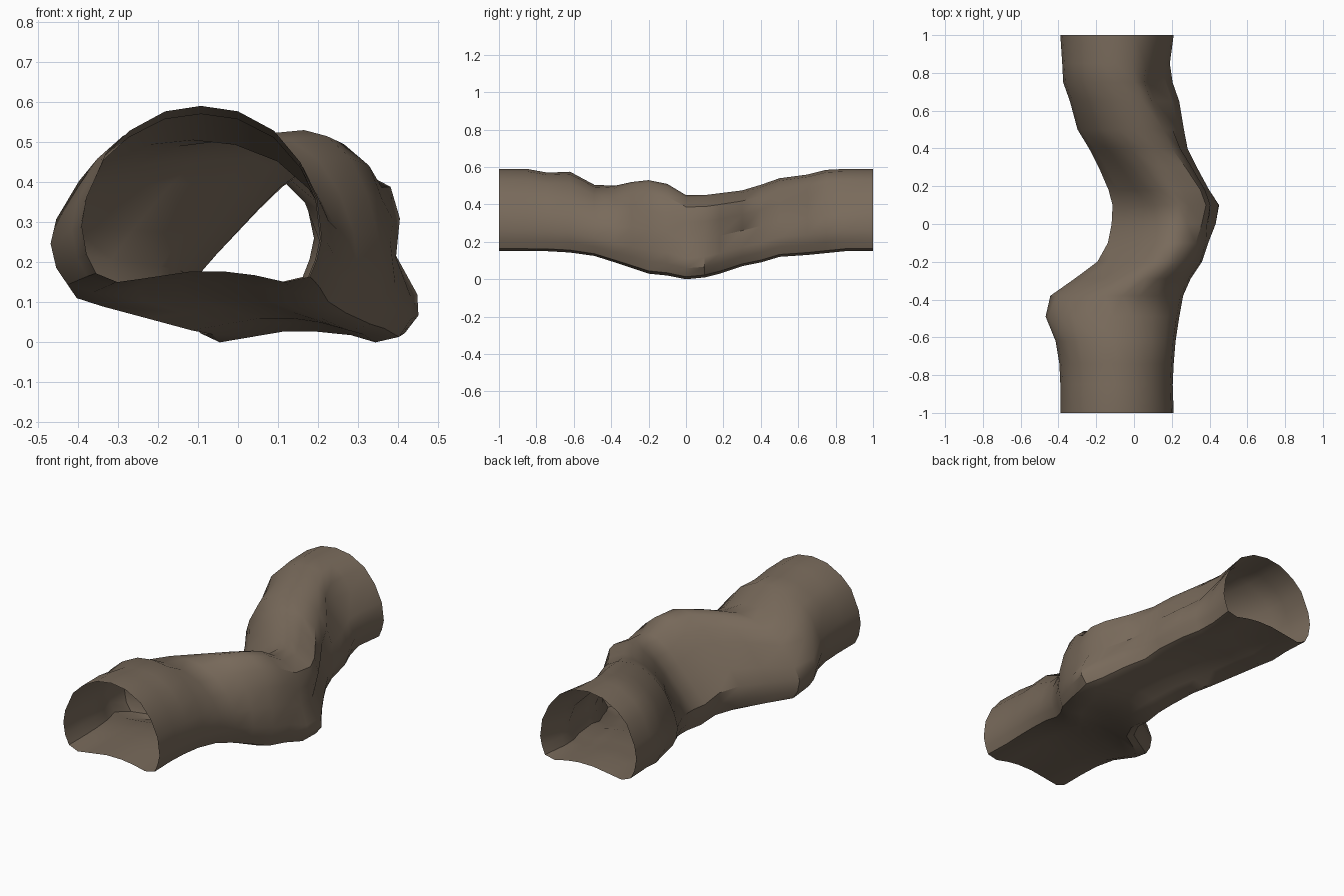
import bpy, bmesh, math

# one rock colour
rock = bpy.data.materials.new("brown rock")
rock.diffuse_color = (0.19, 0.145, 0.105, 1)

# cross-section of the tunnel, normalised (u across, v up), running round from the floor
PROFILE = [(0.15, 0.0), (0.30, 0.03), (0.45, 0.06), (0.60, 0.06), (0.72, 0.04), (0.85, 0.0),
           (0.95, 0.03), (0.98, 0.13), (1.0, 0.25), (0.98, 0.47), (0.91, 0.68), (0.80, 0.86),
           (0.65, 0.97), (0.50, 1.0), (0.35, 0.97), (0.20, 0.86), (0.10, 0.73),
           (0.02, 0.48), (0.0, 0.32), (0.02, 0.16), (0.06, 0.05)]

# stations along the tunnel: y, left x, right x, floor z, roof z, lean of the left wall
STATIONS = [(-1.00, -0.39, 0.21, 0.15, 0.59, 0), (-0.85, -0.39, 0.205, 0.15, 0.59, 0),
            (-0.74, -0.395, 0.21, 0.15, 0.57, 0), (-0.62, -0.415, 0.22, 0.143, 0.575, 0),
            (-0.49, -0.468, 0.24, 0.125, 0.505, 0), (-0.38, -0.445, 0.26, 0.09, 0.50, 0.06),
            (-0.29, -0.32, 0.30, 0.06, 0.52, 0.14), (-0.20, -0.20, 0.36, 0.03, 0.53, 0.17),
            (-0.10, -0.145, 0.39, 0.02, 0.51, 0.18), (0.00, -0.125, 0.405, 0.005, 0.455, 0.18),
            (0.10, -0.12, 0.415, 0.01, 0.45, 0.18), (0.18, -0.14, 0.39, 0.03, 0.46, 0.15),
            (0.30, -0.19, 0.335, 0.07, 0.475, 0.10), (0.40, -0.24, 0.285, 0.09, 0.505, 0.06),
            (0.50, -0.30, 0.265, 0.12, 0.54, 0.03), (0.65, -0.34, 0.24, 0.13, 0.56, 0.02),
            (0.75, -0.375, 0.205, 0.14, 0.585, 0), (0.85, -0.38, 0.19, 0.15, 0.59, 0),
            (1.00, -0.39, 0.21, 0.15, 0.59, 0)]

# local dents and bulges of the right wall: y, v, y radius, v radius, x offset
LUMPS = [(0.06, 0.15, 0.10, 0.17, 0.055), (0.70, 0.68, 0.14, 0.20, -0.09),
         (0.30, 0.48, 0.18, 0.13, -0.045), (0.14, 0.80, 0.22, 0.16, 0.05)]


def tunnel_point(station, u, v):
    y, left, right, low, high, lean = station
    # the left wall stands upright at its foot, then tips inwards
    tip = min(v, max(0, (v - 0.3) * 1.8))
    x = left + (right - left) * u + lean * tip * (1 - u)
    if u > 0.7:
        for ly, lv, ry, rv, dx in LUMPS:
            x += dx * math.exp(-((y - ly) / ry) ** 2 - ((v - lv) / rv) ** 2)
    return (min(x, 0.468), y, low + (high - low) * v)


# open tunnel shell: sections joined by quads, ends left open
bm = bmesh.new()
rings = [[bm.verts.new(tunnel_point(s, u, v)) for u, v in PROFILE] for s in STATIONS]
n = len(PROFILE)
for a, b in zip(rings, rings[1:]):
    for i in range(n):
        j = (i + 1) % n
        bm.faces.new((a[i], a[j], b[j], b[i]))
for v in bm.verts:
    v.co.z -= 0.005 if abs(v.co.y) < 0.05 else 0
bm.normal_update()
mesh = bpy.data.meshes.new("cave_tunnel")
bm.to_mesh(mesh)
bm.free()
mesh.materials.append(rock)
tunnel = bpy.data.objects.new("cave_tunnel", mesh)
bpy.context.collection.objects.link(tunnel)
bpy.context.view_layer.objects.active = tunnel
tunnel.select_set(True)
bpy.ops.object.shade_smooth_by_angle(angle=math.radians(35))
